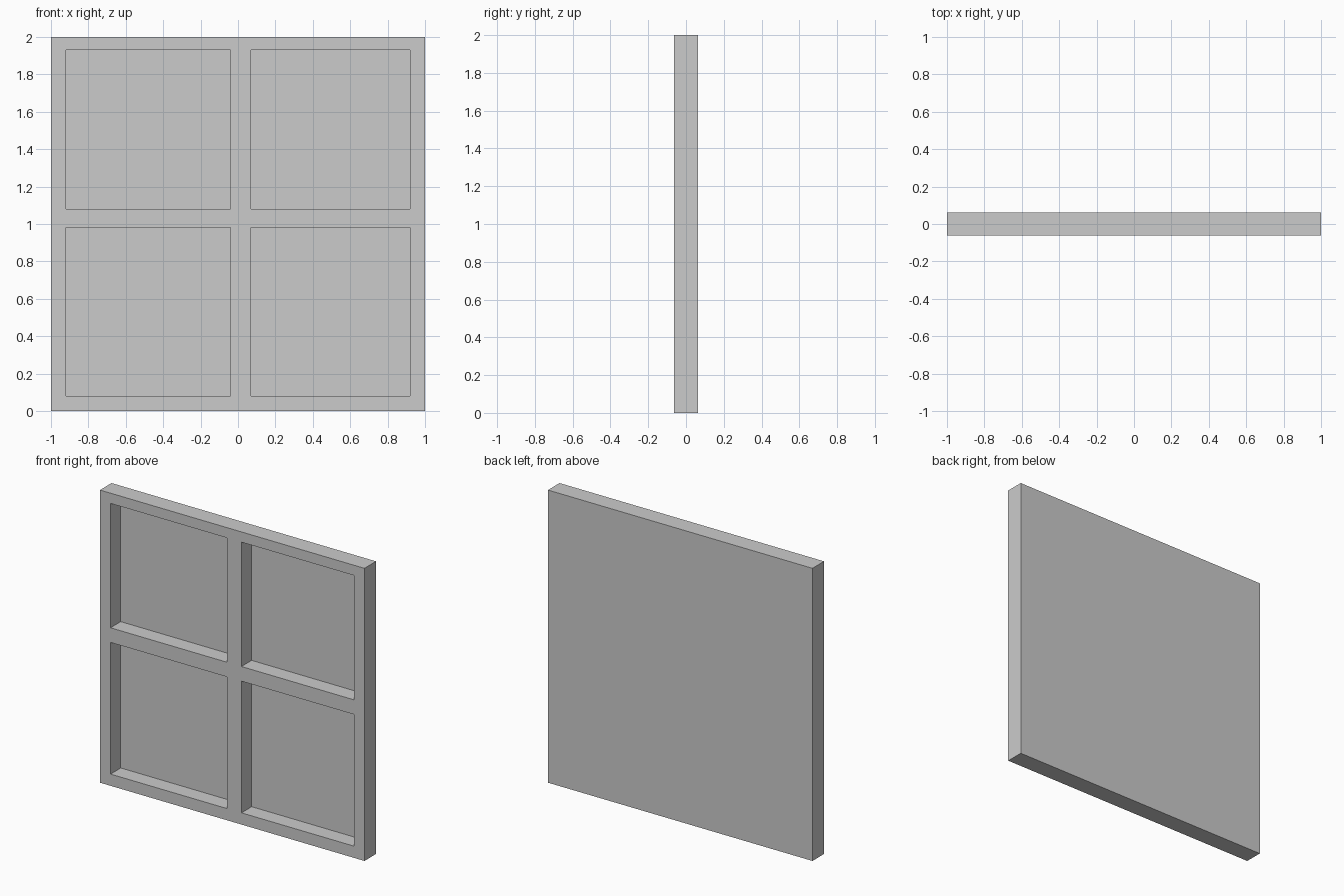
import bpy
import bmesh
from mathutils import Vector

cube = bpy.data.objects.get("Cube")
if cube:
    bpy.data.objects.remove(cube, do_unlink=True)

# Material
grey = bpy.data.materials.new("plain_grey")
grey.use_nodes = True
colour = (0.6, 0.6, 0.6, 1)
grey.diffuse_color = colour
grey.node_tree.nodes["Principled BSDF"].inputs["Base Color"].default_value = colour

# Panel proportions: frame and crossbar lines across and up the front
THICKNESS = 0.125
RECESS = 0.11
XS = (-1, -0.92, -0.04, 0.07, 0.92, 1)
ZS = (0, 0.08, 0.98, 1.08, 1.93, 2)

bm = bmesh.new()

# Front face divided along the frame lines
rows = [[bm.verts.new((x, -THICKNESS / 2, z)) for x in XS] for z in ZS]
panes = []
for j in range(len(ZS) - 1):
    for i in range(len(XS) - 1):
        face = bm.faces.new((rows[j][i], rows[j][i + 1],
                             rows[j + 1][i + 1], rows[j + 1][i]))
        if i % 2 and j % 2:
            panes.append(face)

# Outer sides and flat back
rim = [e for e in bm.edges if e.is_boundary]
sides = bmesh.ops.extrude_edge_only(bm, edges=rim)["geom"]
bmesh.ops.translate(bm, vec=Vector((0, THICKNESS, 0)),
                    verts=[g for g in sides if isinstance(g, bmesh.types.BMVert)])
bmesh.ops.holes_fill(bm, edges=[e for e in bm.edges if e.is_boundary], sides=0)

# Four recessed square panels
for pane in panes:
    inset = bmesh.ops.extrude_discrete_faces(bm, faces=[pane])["faces"][0]
    bmesh.ops.translate(bm, vec=Vector((0, RECESS, 0)), verts=inset.verts)

bmesh.ops.recalc_face_normals(bm, faces=bm.faces)
mesh = bpy.data.meshes.new("panelled_frame")
bm.to_mesh(mesh)
bm.free()
mesh.materials.append(grey)
frame = bpy.data.objects.new("panelled_frame", mesh)
bpy.context.collection.objects.link(frame)
